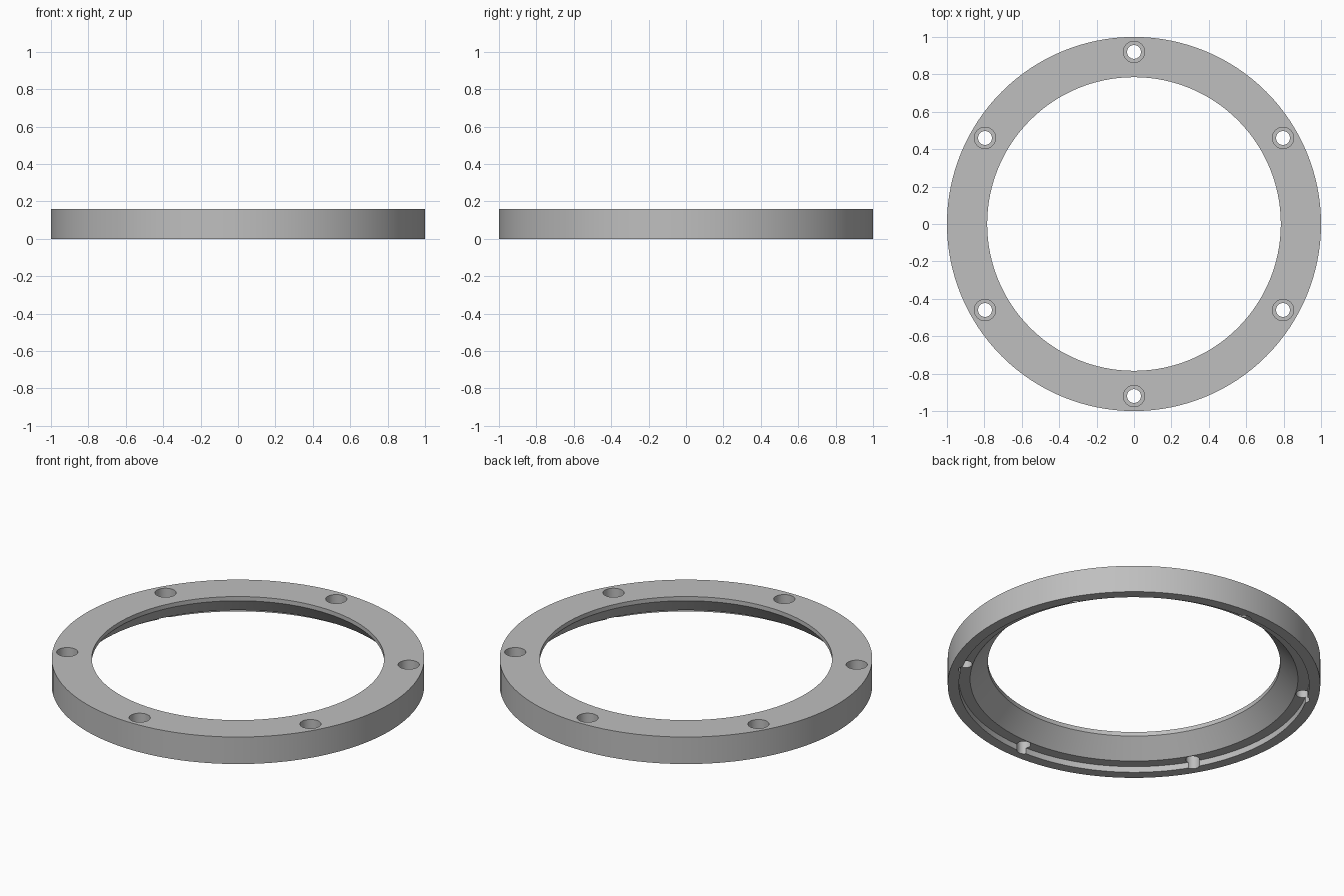
import bpy
import bmesh
import math
from mathutils import Matrix, Vector

cube = bpy.data.objects.get("Cube")
if cube:
    bpy.data.objects.remove(cube)

HEIGHT, STEP, SINK = 0.16, 0.035, 0.075
BOLT_RADIUS = 0.92

metal = bpy.data.materials.new("plain grey")
metal.use_nodes = True
grey = (0.52, 0.52, 0.52, 1)
metal.diffuse_color = grey
metal.node_tree.nodes["Principled BSDF"].inputs["Base Color"].default_value = grey


def add_object(name, bm):
    bmesh.ops.recalc_face_normals(bm, faces=bm.faces)
    mesh = bpy.data.meshes.new(name)
    bm.to_mesh(mesh)
    bm.free()
    obj = bpy.data.objects.new(name, mesh)
    bpy.context.collection.objects.link(obj)
    mesh.materials.append(metal)
    return obj


def lathe(name, profile, steps):
    """Revolve a closed (radius, height) profile around z."""
    bm = bmesh.new()
    verts = [bm.verts.new((r, 0, z)) for r, z in profile]
    edges = [bm.edges.new((v, verts[i - 1])) for i, v in enumerate(verts)]
    bmesh.ops.spin(bm, geom=verts + edges, cent=(0, 0, 0), axis=(0, 0, 1),
                   angle=math.tau, steps=steps, use_merge=True)
    bmesh.ops.remove_doubles(bm, verts=bm.verts, dist=0.0001)
    return add_object(name, bm)


def bolt_cutter(name, radius, bottom, top):
    """Six cylinders spaced around the bolt circle."""
    bm = bmesh.new()
    for i in range(6):
        angle = math.radians(30 + 60 * i)
        place = Vector((BOLT_RADIUS * math.cos(angle),
                        BOLT_RADIUS * math.sin(angle), (bottom + top) / 2))
        bmesh.ops.create_cone(bm, cap_ends=True, segments=32, radius1=radius,
                              radius2=radius, depth=top - bottom,
                              matrix=Matrix.Translation(place))
    obj = add_object(name, bm)
    obj.hide_render = True
    return obj


# Flange ring: neck at the top, flared bore, stepped recess underneath
ring = lathe("flange_ring", [
    (1, 0), (1, HEIGHT), (0.785, HEIGHT), (0.785, 0.135),
    (0.88, STEP), (0.94, STEP), (0.94, 0)], 128)

# Through holes and their wider counterbores
cutters = [bolt_cutter("bolt_hole_cutter", 0.037, -0.1, 0.3),
           bolt_cutter("counterbore_cutter", 0.057, HEIGHT - SINK, 0.3)]
bpy.context.view_layer.objects.active = ring
for cutter in cutters:
    cut = ring.modifiers.new(cutter.name, "BOOLEAN")
    cut.operation = "DIFFERENCE"
    cut.solver = "EXACT"
    cut.object = cutter
    bpy.ops.object.modifier_apply(modifier=cut.name)
    bpy.data.objects.remove(cutter)

# Smooth round walls, crisp edges
bpy.ops.object.select_all(action="DESELECT")
ring.select_set(True)
bpy.ops.object.shade_smooth_by_angle(angle=math.radians(30))
